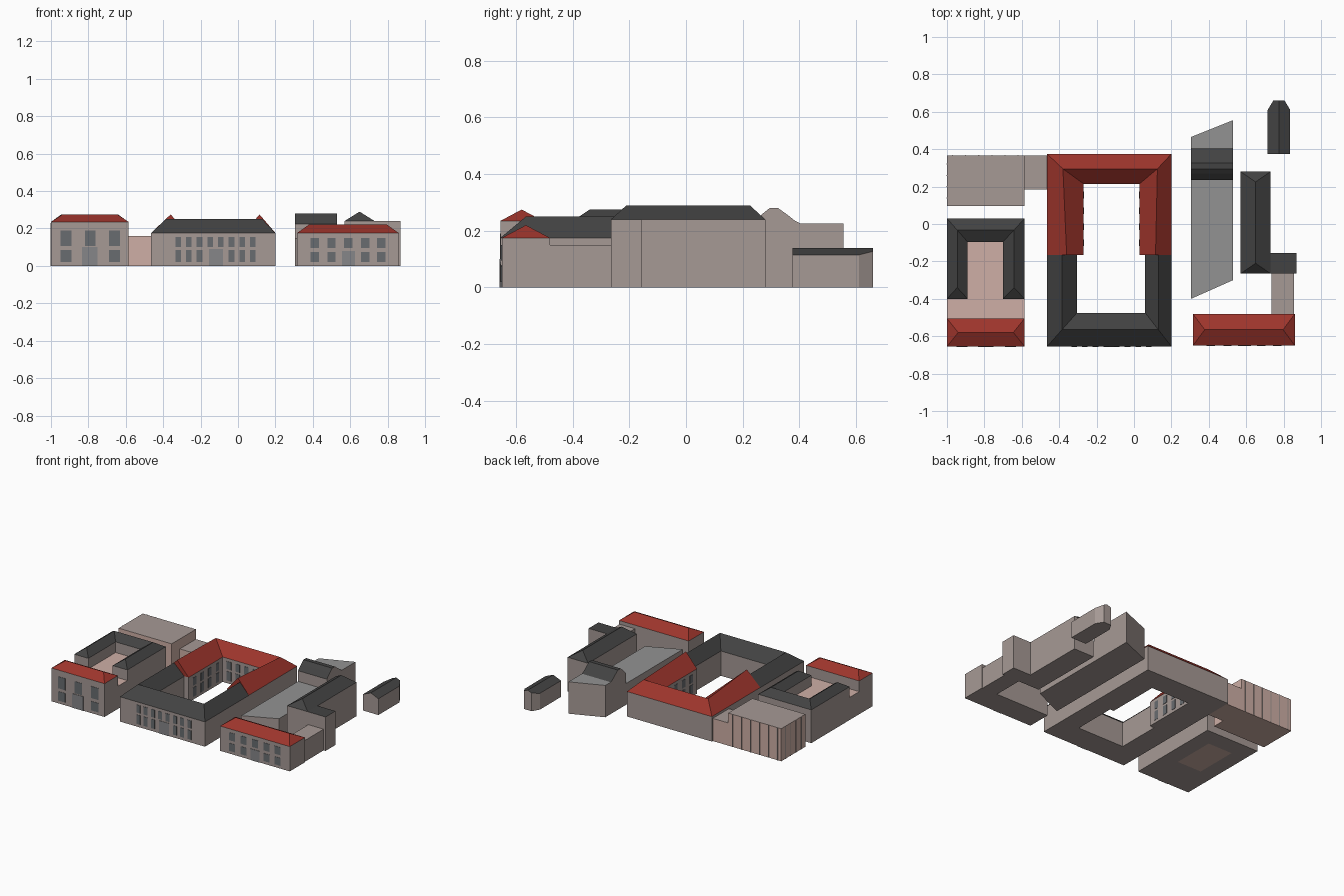
import bpy, bmesh
from mathutils import Vector

if "Cube" in bpy.data.objects:
    bpy.data.objects.remove(bpy.data.objects["Cube"])


def material(name, r, g, b):
    m = bpy.data.materials.new(name)
    m.diffuse_color = (r, g, b, 1)
    m.use_nodes = True
    m.node_tree.nodes["Principled BSDF"].inputs["Base Color"].default_value = m.diffuse_color
    return m


WALL = material("stone_wall", .38, .32, .30)
RED = material("red_tile", .34, .035, .025)
DARK = material("slate", .055, .055, .055)
PINK = material("pink_wall", .62, .43, .38)
GREY = material("flat_roof_grey", .29, .29, .29)
GLASS = material("window_grey", .14, .15, .16)
DOOR = material("door_grey", .24, .24, .25)


def finish(bm, name, mat, top=None):
    """Turn a bmesh into an object; upward faces can take a second material."""
    bmesh.ops.recalc_face_normals(bm, faces=bm.faces[:])
    bm.normal_update()
    me = bpy.data.meshes.new(name)
    me.materials.append(mat)
    if top:
        me.materials.append(top)
        for f in bm.faces:
            f.material_index = 1 if f.normal.z > .1 else 0
    bm.to_mesh(me)
    bm.free()
    ob = bpy.data.objects.new(name, me)
    bpy.context.collection.objects.link(ob)
    return ob


def extrude(name, pts, vec, mat, top=None):
    """Extrude a closed outline of 3D points along vec."""
    bm = bmesh.new()
    f = bm.faces.new([bm.verts.new(p) for p in pts])
    r = bmesh.ops.extrude_face_region(bm, geom=[f])
    vs = [v for v in r["geom"] if isinstance(v, bmesh.types.BMVert)]
    bmesh.ops.translate(bm, verts=vs, vec=Vector(vec))
    return finish(bm, name, mat, top)


def prism(name, pts, h, mat=WALL, top=None):
    return extrude(name, [(x, y, 0) for x, y in pts], (0, 0, h), mat, top)


def box(name, x0, x1, y0, y1, z0, z1, mat=WALL, top=None):
    pts = [(x0, y0, z0), (x1, y0, z0), (x1, y1, z0), (x0, y1, z0)]
    return extrude(name, pts, (0, 0, z1 - z0), mat, top)


def hip_roof(name, x0, x1, y0, y1, z0, z1, ix, iy, mat):
    """Four-sided roof whose ridge is inset by ix and iy (iy or ix may be half the span)."""
    bm = bmesh.new()
    low = [bm.verts.new(p) for p in ((x0, y0, z0), (x1, y0, z0), (x1, y1, z0), (x0, y1, z0))]
    high = [bm.verts.new(p) for p in ((x0 + ix, y0 + iy, z1), (x1 - ix, y0 + iy, z1),
                                      (x1 - ix, y1 - iy, z1), (x0 + ix, y1 - iy, z1))]
    bm.faces.new(low)
    bm.faces.new(high)
    for i in range(4):
        j = (i + 1) % 4
        bm.faces.new((low[i], low[j], high[j], high[i]))
    bmesh.ops.remove_doubles(bm, verts=bm.verts[:], dist=1e-4)
    return finish(bm, name, mat)


def u_building(name, outer, ridge, inner, eave, roof):
    """U-shaped walls with a pitched roof following the three wings."""
    prism(name + "_walls", outer + inner[::-1], eave)
    bm = bmesh.new()
    rows = [[bm.verts.new((x, y, eave)) for x, y in outer],
            [bm.verts.new(p) for p in ridge],
            [bm.verts.new((x, y, eave)) for x, y in inner]]
    for a, b in ((0, 1), (1, 2)):
        for i in range(3):
            bm.faces.new((rows[a][i], rows[a][i + 1], rows[b][i + 1], rows[b][i]))
    for i in (0, 3):
        bm.faces.new((rows[0][i], rows[1][i], rows[2][i]))
    return finish(bm, name + "_roof", roof)


def windows(name, centres, wall, rows, w, axis="y", skip=(9, 9)):
    """Window panes on a wall plane; lower panes inside skip make way for a door."""
    t = .002
    for r, (z0, z1) in enumerate(rows):
        for i, c in enumerate(centres):
            if r == 0 and skip[0] < c < skip[1]:
                continue
            n = f"{name}_{r}_{i}"
            if axis == "y":
                box(n, c - w / 2, c + w / 2, wall - t, wall + t, z0, z1, GLASS)
            else:
                box(n, wall - t, wall + t, c - w / 2, c + w / 2, z0, z1, GLASS)


# library: front block, low pink hall, U-shaped rear wings
box("library_front_walls", -1, -.585, -.655, -.505, 0, .235)
hip_roof("library_front_roof", -1, -.585, -.655, -.505, .235, .275, .06, .075, RED)
box("library_link", -1, -.585, -.505, -.40, 0, .16, WALL, PINK)
box("library_hall", -.89, -.70, -.40, -.095, 0, .16, PINK)
u_building("library_wings",
           [(-1, -.40), (-1, .03), (-.585, .03), (-.585, -.40)],
           [(-.945, -.34, .275), (-.945, -.033, .275), (-.642, -.033, .275), (-.642, -.34, .275)],
           [(-.89, -.40), (-.89, -.095), (-.70, -.095), (-.70, -.40)], .235, DARK)
windows("library_window", (-.92, -.79, -.66), -.655, ((.02, .085), (.107, .19)), .058,
        skip=(-.85, -.72))
box("library_door", -.835, -.75, -.658, -.652, 0, .10, DOOR)

# lecture hall with ribbed walls and lower link
box("lecture_hall", -1, -.585, .095, .365, 0, .23, PINK, WALL)
box("lecture_hall_link", -.585, -.465, .185, .365, 0, .16, PINK, WALL)
for i in range(6):
    x = -.97 + i * .07
    box(f"lecture_north_rib_{i}", x - .003, x + .003, .363, .368, 0, .23, WALL)
for i in range(4):
    y = .14 + i * .06
    box(f"lecture_west_rib_{i}", -1.002, -.998, y - .003, y + .003, 0, .23, WALL)

# courtyard quadrangle: slate front half and red rear half
u_building("quad_front",
           [(-.465, -.165), (-.465, -.655), (.20, -.655), (.20, -.165)],
           [(-.385, -.165, .25), (-.385, -.565, .25), (.13, -.565, .25), (.13, -.165, .25)],
           [(-.305, -.165), (-.305, -.475), (.06, -.475), (.06, -.165)], .175, DARK)
u_building("quad_rear",
           [(-.465, -.165), (-.465, .375), (.20, .375), (.20, -.165)],
           [(-.36, -.165, .275), (-.38, .295, .25), (.125, .295, .25), (.115, -.165, .275)],
           [(-.27, -.165), (-.27, .215), (.03, .215), (.03, -.165)], .176, RED)
two_rows = ((.02, .085), (.10, .155))
windows("quad_front_window", [-.32 + .057 * i for i in range(8)], -.655, two_rows, .03,
        skip=(-.17, -.07))
box("quad_door", -.155, -.08, -.658, -.652, 0, .09, DOOR)
windows("quad_court_window", [-.22 + .067 * i for i in range(4)], .215, two_rows, .035)
for side, x in (("west", -.27), ("east", .03)):
    windows(f"quad_{side}_window", [-.10 + .085 * i for i in range(4)], x, two_rows, .035, "x")

# front right block with red hipped roof
box("right_block_walls", .315, .86, -.65, -.48, 0, .175)
hip_roof("right_block_roof", .315, .86, -.65, -.48, .175, .22, .063, .085, RED)
windows("right_block_window", (.41, .50, .59, .68, .765), -.65, ((.02, .075), (.095, .15)), .045,
        skip=(.55, .63))
box("right_block_door", .555, .625, -.653, -.647, 0, .08, DOOR)

# slanted teaching block: low front, humped slate middle, flat rear
prism("teaching_front", [(.305, -.40), (.53, -.30), (.53, .235), (.305, .235)], .15, WALL, GREY)
hump = [(.235, 0), (.235, .225), (.27, .26), (.295, .28), (.325, .28), (.36, .255),
        (.385, .235), (.405, .225), (.405, 0)]
extrude("teaching_hump", [(.305, y, z) for y, z in hump], (.225, 0, 0), WALL, DARK)
prism("teaching_rear", [(.305, .405), (.53, .405), (.53, .555), (.305, .465)], .225, WALL, GREY)

# tall narrow block with side wing and corridor
box("tall_block_walls", .57, .73, -.265, .28, 0, .24)
hip_roof("tall_block_roof", .57, .73, -.265, .28, .24, .29, .08, .055, DARK)
box("tall_block_wing", .73, .87, -.265, -.155, 0, .24, WALL, DARK)
box("corridor", .735, .855, -.48, -.265, 0, .15)

# small detached pavilion with chamfered rear and gabled roof
half = [(.06, .375, .115), (.06, .61, .115), (.03, .66, .1275)]
cx = .775
plan = [(cx + x, y) for x, y, z in half] + [(cx - x, y) for x, y, z in half[::-1]]
prism("pavilion_walls", plan, .115)
bm = bmesh.new()
ends = [bm.verts.new((cx, .375, .14)), bm.verts.new((cx, .66, .14))]
rear = []
front = []
for s in (1, -1):
    a, b, c = [bm.verts.new((cx + s * x, y, z)) for x, y, z in half]
    d = bm.verts.new((cx + s * .03, .66, .115))
    bm.faces.new((a, b, c, ends[1], ends[0]))
    bm.faces.new((b, d, c))
    rear.append((c, d))
    front.append(a)
bm.faces.new((front[0], ends[0], front[1]))
bm.faces.new((rear[0][1], rear[0][0], ends[1], rear[1][0], rear[1][1]))
finish(bm, "pavilion_roof", WALL, DARK)
